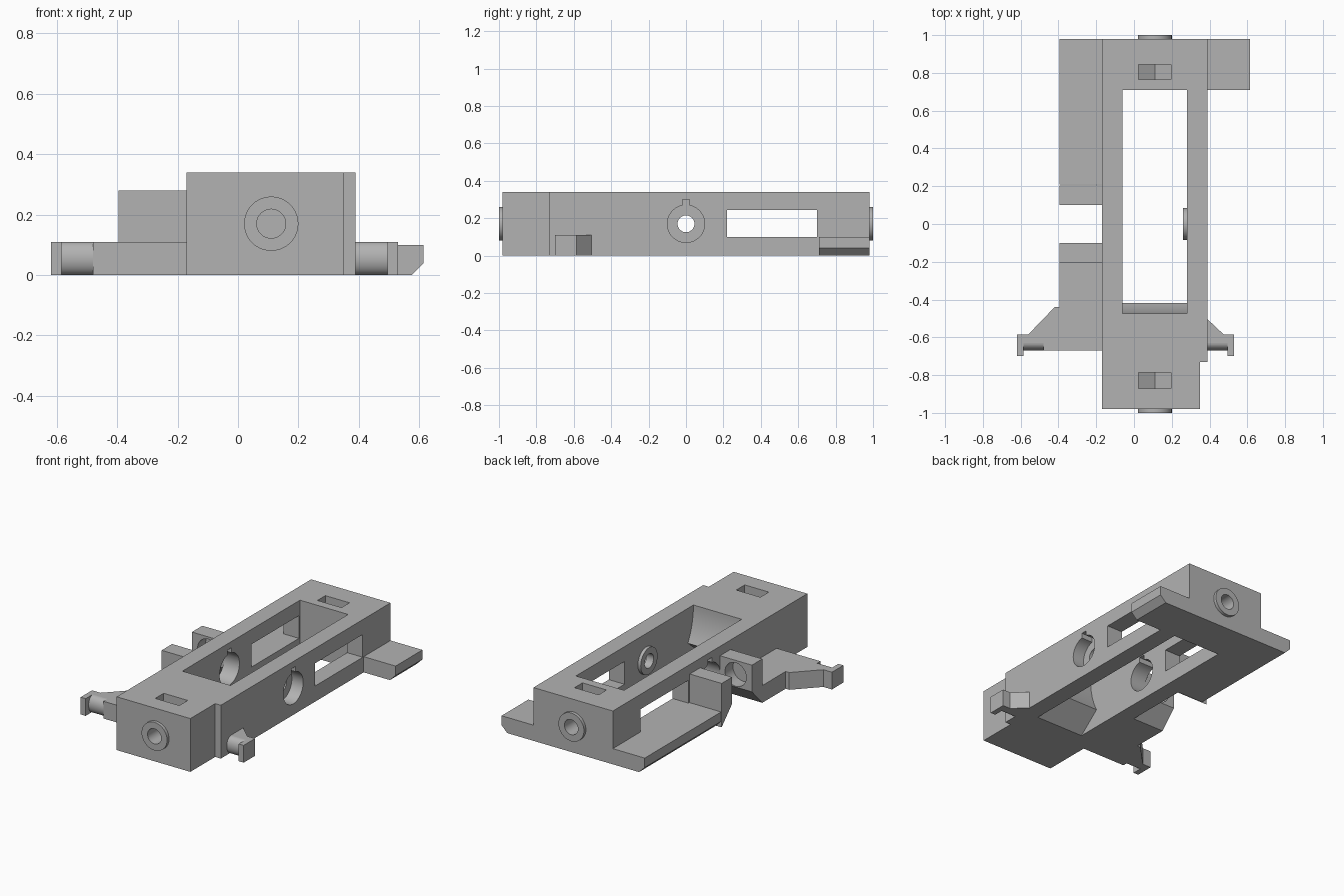
import bpy, bmesh, math
from mathutils import Vector

if "Cube" in bpy.data.objects:
    bpy.data.objects.remove(bpy.data.objects["Cube"])

grey = bpy.data.materials.new("plain_grey")
grey.use_nodes = True
grey.diffuse_color = (0.45, 0.45, 0.45, 1)
grey.node_tree.nodes["Principled BSDF"].inputs["Base Color"].default_value = (0.45, 0.45, 0.45, 1)


def prism(name, axis, points, start, end):
    """Extrude a closed profile along one axis."""
    def place(p, d):
        a, b = p
        return Vector({"x": (d, a, b), "y": (a, d, b), "z": (a, b, d)}[axis])
    bm = bmesh.new()
    rings = [[bm.verts.new(place(p, d)) for p in points] for d in (start, end)]
    for ring in rings:
        bm.faces.new(ring)
    n = len(points)
    for i in range(n):
        j = (i + 1) % n
        bm.faces.new((rings[0][i], rings[0][j], rings[1][j], rings[1][i]))
    bmesh.ops.recalc_face_normals(bm, faces=bm.faces)
    mesh = bpy.data.meshes.new(name)
    bm.to_mesh(mesh)
    bm.free()
    mesh.materials.append(grey)
    obj = bpy.data.objects.new(name, mesh)
    bpy.context.collection.objects.link(obj)
    return obj


def rect(a0, a1, b0, b1):
    return [(a0, b0), (a1, b0), (a1, b1), (a0, b1)]


def arc(cx, cy, rx, ry, start, end, steps):
    angles = [math.radians(start + (end - start) * i / steps) for i in range(steps + 1)]
    return [(cx + rx * math.cos(a), cy + ry * math.sin(a)) for a in angles]


def circle(cx, cy, r, n=40):
    return arc(cx, cy, r, r, 0, 360, n)[:-1]


def cut(target, axis, points, start, end):
    """Subtract a prism from the target and discard the cutter."""
    tool = prism("cutter", axis, points, start, end)
    tool.hide_render = True
    mod = target.modifiers.new("cut", "BOOLEAN")
    mod.operation, mod.solver, mod.object = "DIFFERENCE", "EXACT", tool
    bpy.ops.object.select_all(action="DESELECT")
    bpy.context.view_layer.objects.active = target
    target.select_set(True)
    bpy.ops.object.modifier_apply(modifier=mod.name)
    bpy.data.objects.remove(tool)


AXLE_Z, SCREW_X, SCREW_Z = 0.17, 0.11, 0.17

# Main frame with the stepped front corner
frame = prism("main_frame", "z", [(-0.17, -0.98), (0.35, -0.98), (0.35, -0.73), (0.39, -0.73),
                                  (0.39, 0.98), (-0.17, 0.98)], 0, 0.34)

# Long well with a hollow curved front wall, undercut below
wall = arc(0, 0.34, 0.475, 0.475, 180, 208, 10)
cut(frame, "x", [(0.71, 0.4), (-0.475, 0.4)] + wall + [(-0.56, 0), (-0.56, -0.1), (0.71, -0.1)],
    -0.06, 0.28)

# Side windows through both walls
cut(frame, "x", rect(0.22, 0.70, 0.10, 0.245), -0.3, 0.5)

# Keyed axle openings: through on the right wall, counterbored on the left wall
keyed = arc(0, AXLE_Z, 0.1, 0.1, 101.5, 438.5, 48) + [(0.02, 0.3), (-0.02, 0.3)]
cut(frame, "x", keyed, -0.3, -0.03)
cut(frame, "x", keyed, 0.31, 0.5)
cut(frame, "x", circle(0, AXLE_Z, 0.045), 0.2, 0.5)

# Inner axle collar
collar = prism("axle_collar", "x", circle(0, AXLE_Z, 0.085), 0.26, 0.285)
cut(collar, "x", circle(0, AXLE_Z, 0.045), 0.2, 0.4)

# Nut pockets, screw holes and end collars
pocket = [(0.025, 0.4), (0.025, 0.126), (SCREW_X, 0.077), (0.195, 0.126), (0.195, 0.4)]
smooth = [frame, collar]
for name, s, y0, y1 in (("front", -1, -0.87, -0.785), ("back", 1, 0.765, 0.845)):
    cut(frame, "y", pocket, y0, y1)
    cut(frame, "y", circle(SCREW_X, SCREW_Z, 0.048), s * 0.73, s * 1.1)
    ring = prism(name + "_screw_collar", "y", circle(SCREW_X, SCREW_Z, 0.09), s * 0.975, s * 1.0)
    cut(ring, "y", circle(SCREW_X, SCREW_Z, 0.048), s * 0.9, s * 1.1)
    smooth.append(ring)

# Rear shelf and rear tab, bevelled along the lower outer edge
prism("rear_shelf", "y", [(-0.17, 0), (-0.355, 0), (-0.395, 0.04), (-0.395, 0.10), (-0.17, 0.10)],
      0.21, 0.98)
prism("rear_tab", "y", [(0.39, 0), (0.575, 0), (0.615, 0.04), (0.615, 0.10), (0.39, 0.10)],
      0.71, 0.98)

# Facing bearing blocks with sloped undersides and blind holes
for name, s in (("rear", 1), ("front", -1)):
    block = prism(name + "_bearing_block", "x",
                  [(s * 0.1, 0.28), (s * 0.1, 0.11), (s * 0.205, 0), (s * 0.205, 0.28)],
                  -0.395, -0.17)
    cut(block, "y", circle(-0.28, 0.19, 0.075), s * 0.05, s * 0.18)
    smooth.append(block)

# Front arms: plan outline behind, hooked tip, rounded front rail
ARM_H, BACK = 0.11, -0.63
prism("right_arm", "z", [(-0.17, -0.205), (-0.395, -0.205), (-0.395, -0.44), (-0.42, -0.44),
                         (-0.56, -0.585), (-0.585, -0.585), (-0.585, BACK), (-0.48, BACK),
                         (-0.48, -0.67), (-0.17, -0.67)], 0, ARM_H)
prism("left_arm", "z", [(0.39, -0.505), (0.475, -0.585), (0.495, -0.585),
                        (0.495, BACK), (0.39, BACK)], 0, ARM_H)
for name, tip, rail in (("right", (-0.62, -0.585), (-0.585, -0.48)),
                        ("left", (0.495, 0.53), (0.39, 0.495))):
    prism(name + "_arm_hook", "z", rect(*tip, -0.70, -0.585), 0, ARM_H)
    smooth.append(prism(name + "_arm_rail", "x",
                        arc(BACK, ARM_H / 2, 0.04, ARM_H / 2, 90, 270, 16), *rail))

# Smooth the round surfaces, keep the edges sharp
bpy.ops.object.select_all(action="DESELECT")
for obj in smooth:
    obj.select_set(True)
bpy.context.view_layer.objects.active = frame
bpy.ops.object.shade_smooth_by_angle(angle=math.radians(25))
